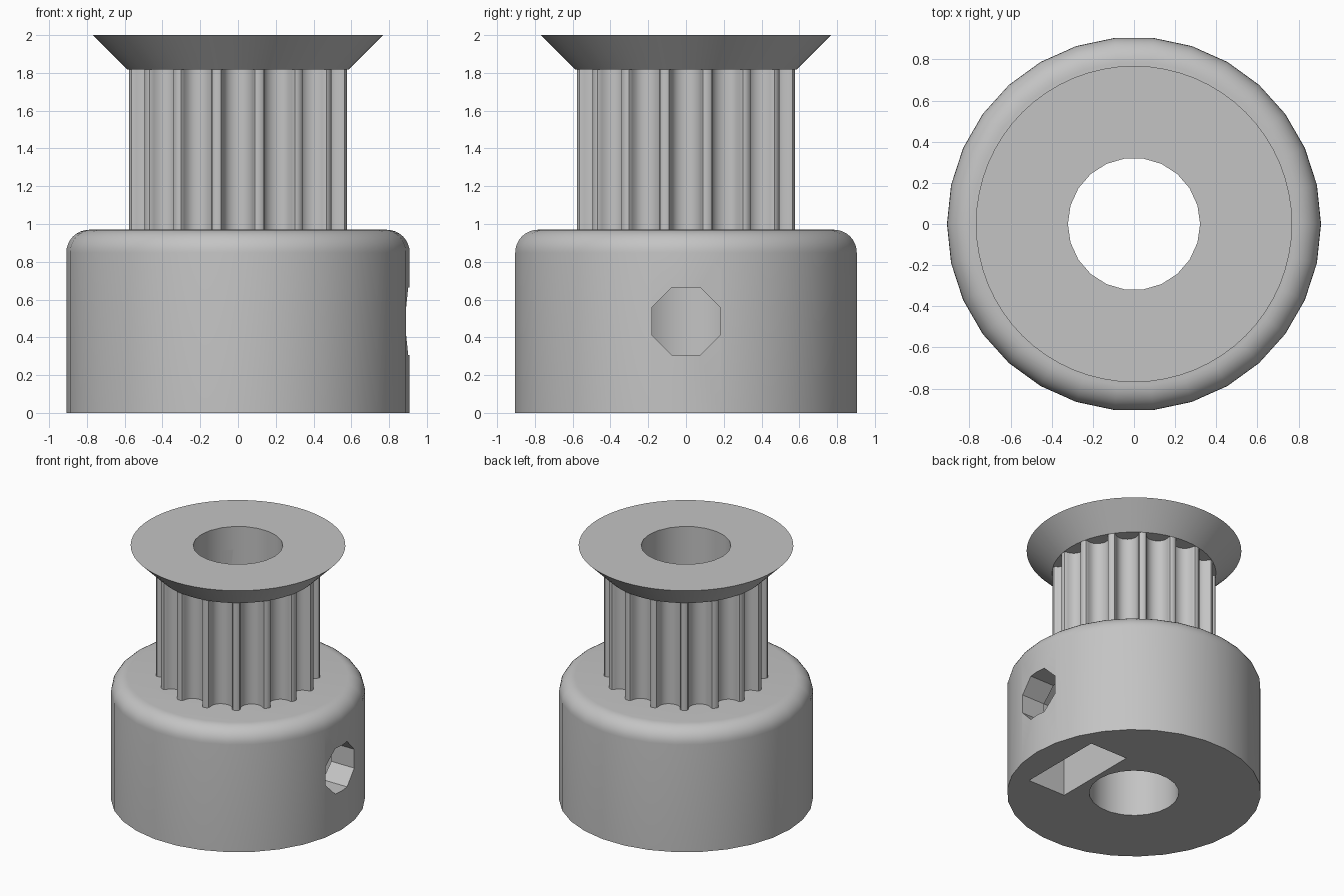
import bpy, bmesh
from math import sin, cos, pi, sqrt
from mathutils import Matrix

cube = bpy.data.objects.get("Cube")
if cube:
    bpy.data.objects.remove(cube, do_unlink=True)

MM = 2 / 16.5                      # model units per millimetre
BASE_TOP, TEETH_TOP, TOP = 8 * MM, 15 * MM, 2.0
RIM = 4.84 * MM                    # radius over the teeth
TEETH = 16
HOLE_Z = 4 * MM

metal = bpy.data.materials.new("plain grey")
metal.use_nodes = True
grey = (0.55, 0.55, 0.55, 1)
metal.diffuse_color = grey
metal.node_tree.nodes["Principled BSDF"].inputs["Base Color"].default_value = grey


def make(name, bm):
    bmesh.ops.recalc_face_normals(bm, faces=bm.faces)
    mesh = bpy.data.meshes.new(name)
    bm.to_mesh(mesh)
    bm.free()
    mesh.materials.append(metal)
    ob = bpy.data.objects.new(name, mesh)
    bpy.context.collection.objects.link(ob)
    return ob


def circle(r, n, turn=0.0):
    return [(r * cos(turn + 2 * pi * i / n), r * sin(turn + 2 * pi * i / n)) for i in range(n)]


def prism(name, outline, low, high, matrix=Matrix()):
    """Extrude a flat outline from low to high along z, then move it."""
    bm = bmesh.new()
    face = bm.faces.new([bm.verts.new((x, y, low)) for x, y in outline])
    geom = bmesh.ops.extrude_face_region(bm, geom=[face])["geom"]
    verts = [g for g in geom if isinstance(g, bmesh.types.BMVert)]
    bmesh.ops.translate(bm, verts=verts, vec=(0, 0, high - low))
    bmesh.ops.transform(bm, matrix=matrix, verts=bm.verts)
    return make(name, bm)


def lathe(name, profile, n):
    """Stack rings of (radius, height) into a closed solid."""
    bm = bmesh.new()
    rings = [[bm.verts.new((x, y, z)) for x, y in circle(r, n)] for r, z in profile]
    for a, b in zip(rings, rings[1:]):
        for i in range(n):
            j = (i + 1) % n
            bm.faces.new((a[i], a[j], b[j], b[i]))
    bm.faces.new(rings[0])
    bm.faces.new(rings[-1])
    return make(name, bm)


def cut(ob, cutter):
    mod = ob.modifiers.new("cut", "BOOLEAN")
    mod.operation, mod.solver, mod.object = "DIFFERENCE", "EXACT", cutter
    bpy.context.view_layer.objects.active = ob
    bpy.ops.object.modifier_apply(modifier=mod.name)


# Hub with a rounded top edge
fillet, hub_r = MM, 7.5 * MM
hub_profile = [(hub_r, 0)]
for k in range(9):
    a = k * pi / 16
    hub_profile.append((hub_r - fillet + fillet * cos(a), BASE_TOP - fillet + fillet * sin(a)))
hub = lathe("hub", hub_profile, 30)

# Toothed drum: rounded grooves repeated around the rim
half_groove = [(0.747, 0), (0.648, 0.037), (0.598, 0.131), (0.579, 0.238), (0.547, 0.343),
               (0.505, 0.444), (0.452, 0.540), (0.358, 0.637), (0.248, 0.707), (0.127, 0.750)]
widen = 1.694 / 1.494
groove = [(-x * widen * MM, d * MM) for x, d in half_groove] + [(0, 0.764 * MM)]
groove += [(-x, d) for x, d in reversed(groove[:-1])]
seat = sqrt(RIM ** 2 - groove[0][0] ** 2)
outline = []
for t in range(TEETH):
    a = 2 * pi * t / TEETH
    for s, d in groove:
        r = seat - d
        outline.append((r * cos(a) - s * sin(a), r * sin(a) + s * cos(a)))
drum = prism("toothed_drum", outline, BASE_TOP, TEETH_TOP)

# Flared belt flange
flange = lathe("belt_flange", [(RIM, TEETH_TOP), (RIM + 1.5 * MM, TOP)], 64)

# Shaft bore through every part
bore = prism("bore_cutter", circle(2.65 * MM, 22), -0.1, TOP + 0.1)
for part in (hub, drum, flange):
    cut(part, bore)

# Set screw hole toward +x
along_x = Matrix.Translation((0, 0, HOLE_Z)) @ Matrix.Rotation(pi / 2, 4, "Y")
screw = prism("screw_cutter", circle(1.6 * MM, 8, pi / 8), 0, 1.2, along_x)

# Captive nut slot: open below, hexagon peak above
flat = 2.85 * MM
point = flat / cos(pi / 6)
nut_outline = [(HOLE_Z + 0.1, -flat), (HOLE_Z + 0.1, flat), (-point / 2, flat),
               (-point, 0), (-point / 2, -flat)]
nut = prism("nut_cutter", nut_outline, 0.362, 0.69, along_x)
cut(hub, screw)
cut(hub, nut)

for helper in (bore, screw, nut):
    bpy.data.objects.remove(helper, do_unlink=True)

# Smooth curved walls, keep hard edges
for part in (hub, drum, flange):
    bpy.ops.object.select_all(action="DESELECT")
    part.select_set(True)
    bpy.context.view_layer.objects.active = part
    bpy.ops.object.shade_smooth_by_angle(angle=pi / 6)
